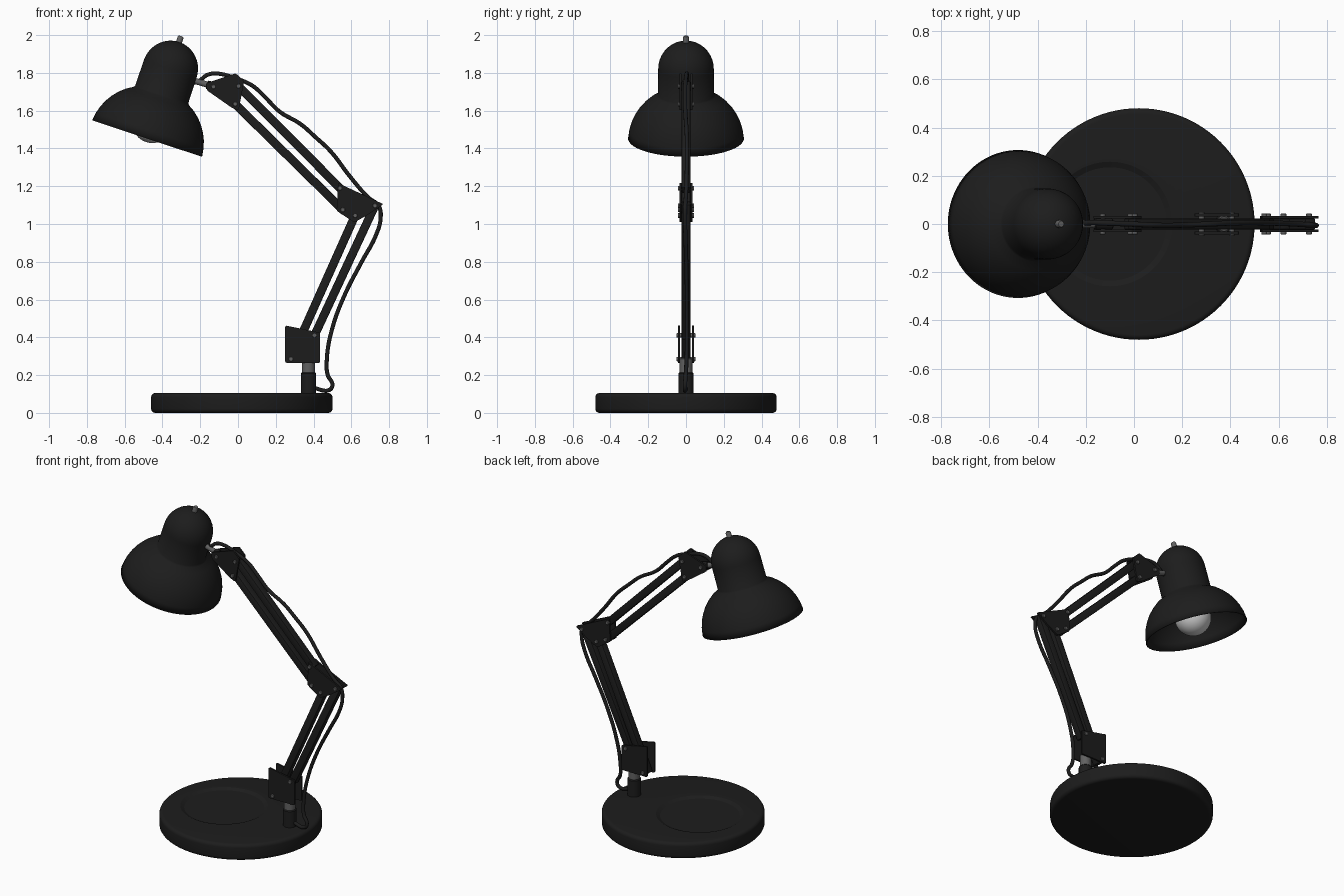
import bpy, bmesh, math
from mathutils import Vector, Matrix

if "Cube" in bpy.data.objects:
    bpy.data.objects.remove(bpy.data.objects["Cube"])


def material(name, v):
    m = bpy.data.materials.new(name)
    m.diffuse_color = (v, v, v, 1)
    m.use_nodes = True
    m.node_tree.nodes["Principled BSDF"].inputs["Base Color"].default_value = m.diffuse_color
    return m


BLACK = material("black_paint", 0.012)
METAL = material("grey_metal", 0.12)
GLASS = material("bulb_glass", 0.6)


def finish(name, bm, mat, matrix=None, angle=35):
    bmesh.ops.recalc_face_normals(bm, faces=bm.faces)
    me = bpy.data.meshes.new(name)
    bm.to_mesh(me)
    bm.free()
    ob = bpy.data.objects.new(name, me)
    bpy.context.collection.objects.link(ob)
    me.materials.append(mat)
    if matrix:
        ob.matrix_world = matrix
    smooth(ob, angle)
    return ob


def smooth(ob, angle=35):
    bpy.ops.object.select_all(action='DESELECT')
    ob.select_set(True)
    bpy.context.view_layer.objects.active = ob
    bpy.ops.object.shade_smooth_by_angle(angle=math.radians(angle))


def lathe(name, profile, mat, matrix=None, steps=64, angle=35):
    """Spin (radius, height) points round the local z axis."""
    bm = bmesh.new()
    vs = [bm.verts.new((r, 0, z)) for r, z in profile]
    es = [bm.edges.new(p) for p in zip(vs, vs[1:])]
    bmesh.ops.spin(bm, geom=vs + es, cent=(0, 0, 0), axis=(0, 0, 1),
                   angle=math.tau, steps=steps, use_duplicate=False)
    bmesh.ops.remove_doubles(bm, verts=bm.verts, dist=1e-5)
    return finish(name, bm, mat, matrix, angle)


def along(a, b):
    """Matrix at a with z pointing to b and local y kept on world y."""
    z = (b - a).normalized()
    y = Vector((0, 1, 0))
    if abs(z.y) > 0.9:
        y = Vector((1, 0, 0))
    x = y.cross(z)
    return Matrix.Translation(a) @ Matrix((x, y, z)).transposed().to_4x4()


def rod(name, a, b, r, mat, steps=24):
    a, b = Vector(a), Vector(b)
    n = (b - a).length
    c = r * 0.15
    return lathe(name, [(0, 0), (r - c, 0), (r, c), (r, n - c), (r - c, n), (0, n)],
                 mat, along(a, b), steps)


def bar(name, p, q, w=0.045):
    a, b = Vector((p[0], 0, p[1])), Vector((q[0], 0, q[1]))
    n = (b - a).length + 0.03
    bm = bmesh.new()
    bmesh.ops.create_cube(bm, size=1, matrix=Matrix.Translation((0, 0, n / 2 - 0.015))
                          @ Matrix.Diagonal((w, w, n, 1)))
    bmesh.ops.bevel(bm, geom=bm.edges[:], offset=0.004, segments=2, affect='EDGES', profile=0.5)
    finish(name, bm, BLACK, along(a, b))


def plates(name, outline, inner, outer):
    """A mirrored pair of flat plates cut from an x-z outline."""
    for side, s in (("front", -1), ("back", 1)):
        bm = bmesh.new()
        f = bm.faces.new([bm.verts.new((x, s * inner, z)) for x, z in outline])
        ext = bmesh.ops.extrude_face_region(bm, geom=[f])["geom"]
        for v in ext:
            if isinstance(v, bmesh.types.BMVert):
                v.co.y = s * outer
        upright = [e for e in bm.edges if abs(e.verts[0].co.y - e.verts[1].co.y) > 0.005]
        bmesh.ops.bevel(bm, geom=upright, offset=0.008, segments=3, affect='EDGES', profile=0.5)
        finish(name + "_" + side, bm, BLACK)


def bolts(name, points, half):
    for i, (x, z) in enumerate(points):
        rod(f"{name}_{i + 1}", (x, -half, z), (x, half, z), 0.012, METAL, 16)


# Base disc with rounded edges and an off-centre shallow dish
R, H, c = 0.48, 0.105, 0.022
arc = [(math.cos(t * math.pi / 10), math.sin(t * math.pi / 10)) for t in range(6)]
base = lathe("base", [(0, 0)]
             + [(R - c + c * s, c - c * k) for k, s in reversed(arc[::-1])]
             + [(R - c + c * k, H - c + c * s) for k, s in arc] + [(0, H)],
             BLACK, Matrix.Translation((0.02, 0, 0)), 96)
cutter = lathe("dish_cutter", [(0, 0.094), (0.235, 0.094), (0.275, 0.113), (0, 0.113)],
               BLACK, Matrix.Translation((-0.1, 0, 0)), 96)
cutter.hide_render = True
mod = base.modifiers.new("dish", 'BOOLEAN')
mod.operation, mod.object, mod.solver = 'DIFFERENCE', cutter, 'EXACT'
bpy.context.view_layer.objects.active = base
bpy.ops.object.modifier_apply(modifier="dish")
bpy.data.objects.remove(cutter)
smooth(base, 20)

# Swivel post
rod("post_sleeve", (0.373, 0, 0.09), (0.373, 0, 0.215), 0.04, BLACK, 32)
rod("post_pin", (0.373, 0, 0.2), (0.373, 0, 0.29), 0.034, METAL, 32)

# Pivot points, x-z
low_a, low_b = (0.28, 0.285), (0.405, 0.41)
elb_a, elb_b = (0.62, 1.045), (0.725, 1.097)
elb_c, elb_d = (0.555, 1.075), (0.54, 1.19)
top_c, top_d = (-0.015, 1.635), (0.003, 1.73)
head = (-0.13, 1.727)

# Arms
bar("lower_arm_inner", low_a, elb_a)
bar("lower_arm_outer", low_b, elb_b)
bar("upper_arm_lower", top_c, elb_c)
bar("upper_arm_upper", top_d, elb_d)

# Joint plates and bolts
plates("base_bracket", [(0.25, 0.463), (0.435, 0.425), (0.435, 0.265), (0.25, 0.265)], 0.032, 0.043)
plates("elbow_plate", [(0.53, 1.22), (0.555, 1.205), (0.77, 1.105), (0.69, 1.05),
                       (0.615, 1.008), (0.522, 1.07)], 0.023, 0.034)
plates("head_plate", [(-0.17, 1.745), (-0.012, 1.798), (0.032, 1.755), (0.003, 1.6),
                      (-0.035, 1.617), (-0.165, 1.708)], 0.023, 0.034)
bolts("base_bolt", [low_a, low_b], 0.05)
bolts("elbow_bolt", [elb_a, elb_b, elb_c, elb_d], 0.043)
bolts("head_bolt", [top_c, top_d, head], 0.043)

# Shade stem
rod("shade_stem", (-0.25, 0, 1.764), (-0.12, 0, 1.725), 0.016, METAL)
rod("stem_block", (-0.165, 0, 1.738), (-0.09, 0, 1.716), 0.023, BLACK)

# Shade: flared bell, collar and dome, tilted about y
tilt = Matrix.Translation((-0.481, 0, 1.453)) @ Matrix.Rotation(math.radians(18.35), 4, 'Y')
dome = [(0.147 * math.cos(t * math.pi / 20), 0.388 + 0.15 * math.sin(t * math.pi / 20))
        for t in range(10)] + [(0, 0.538)]
shade = lathe("shade", [(0.3066, 0), (0.3, 0.045), (0.288, 0.085), (0.272, 0.12), (0.25, 0.155),
                        (0.222, 0.187), (0.19, 0.215), (0.155, 0.236), (0.148, 0.245)] + dome,
              BLACK, tilt, 96, 40)
solid = shade.modifiers.new("thickness", 'SOLIDIFY')
solid.thickness, solid.offset = 0.006, -1
lathe("shade_switch", [(0, 0.52), (0.016, 0.52), (0.016, 0.562), (0.012, 0.57), (0, 0.571)],
      METAL, tilt, 24)

# Bulb and socket
ball = [(0.108 * math.sin(t * math.pi / 16), 0.088 - 0.108 * math.cos(t * math.pi / 16))
        for t in range(13)]
lathe("bulb", ball + [(0.055, 0.19), (0.045, 0.23), (0.04, 0.27), (0, 0.27)], GLASS, tilt, 48)
lathe("bulb_socket", [(0, 0.26), (0.05, 0.26), (0.05, 0.45), (0, 0.45)], BLACK, tilt, 32)

# Cable running over the arms down to the post
path = [(-0.24, 1.745), (-0.2, 1.762), (-0.165, 1.788), (-0.12, 1.797), (-0.01, 1.77), (0.075, 1.733),
        (0.14, 1.675), (0.22, 1.595), (0.33, 1.53), (0.41, 1.46), (0.49, 1.385), (0.59, 1.255),
        (0.69, 1.14), (0.745, 1.095), (0.755, 1.03), (0.73, 0.94), (0.655, 0.8), (0.565, 0.625),
        (0.497, 0.44), (0.47, 0.28), (0.475, 0.2), (0.5, 0.15), (0.485, 0.122), (0.4, 0.132)]
cu = bpy.data.curves.new("cable", 'CURVE')
cu.dimensions, cu.bevel_depth, cu.bevel_resolution, cu.resolution_u = '3D', 0.011, 3, 5
cu.use_fill_caps = True
sp = cu.splines.new('BEZIER')
sp.bezier_points.add(len(path) - 1)
for i, (bp, (x, z)) in enumerate(zip(sp.bezier_points, path)):
    bp.co = (x, 0.006 * math.sin(i * 0.8), z)
    bp.handle_left_type = bp.handle_right_type = 'AUTO'
cu.materials.append(BLACK)
cable = bpy.data.objects.new("cable", cu)
bpy.context.collection.objects.link(cable)
